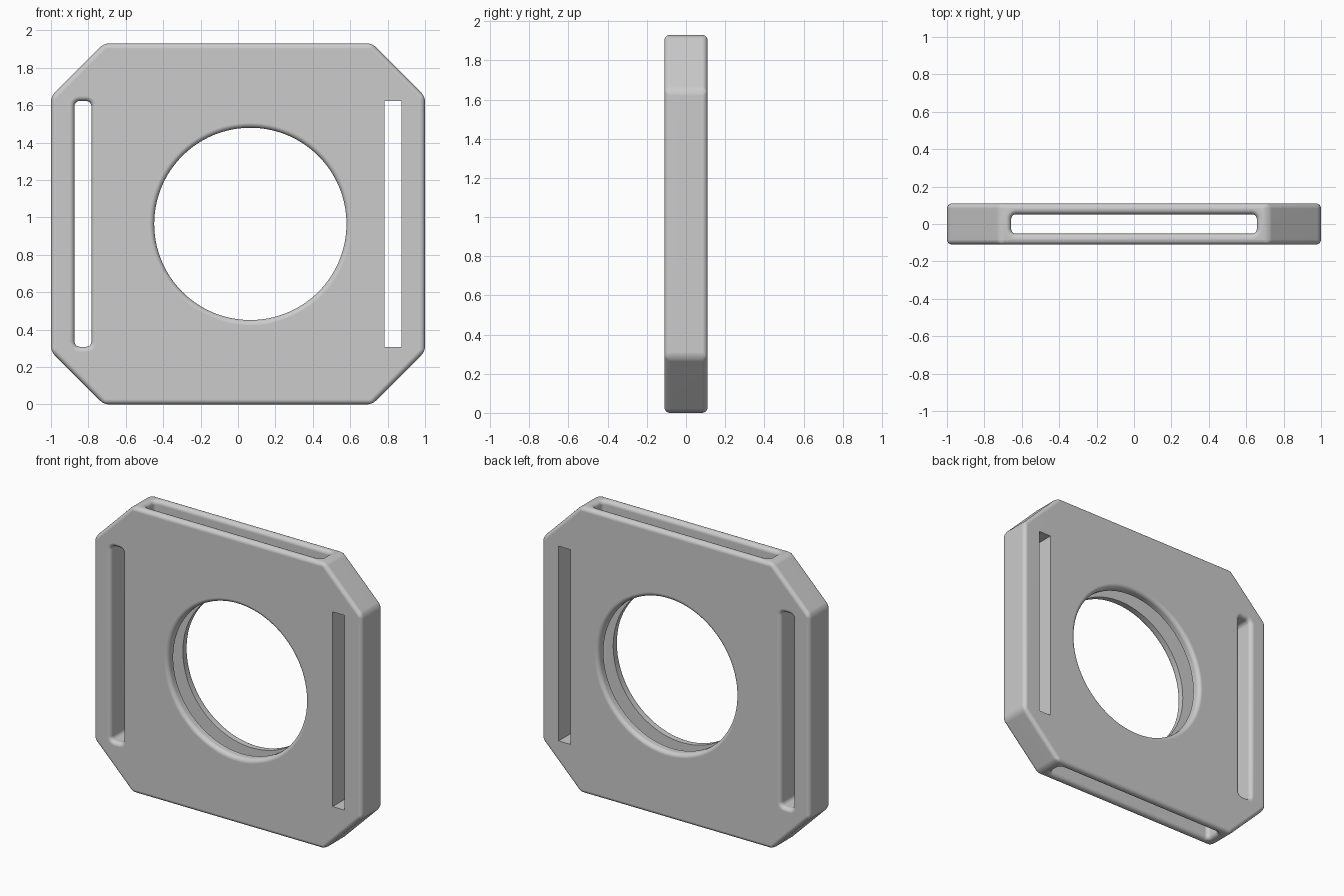
import bpy, bmesh
from math import sin, cos, pi, radians
from mathutils import Matrix, Vector

if "Cube" in bpy.data.objects:
    bpy.data.objects.remove(bpy.data.objects["Cube"])

FILLET = 0.027
DEPTH = 0.11      # half thickness
MID = 0.965       # half height


def new_object(name, bm):
    bmesh.ops.recalc_face_normals(bm, faces=bm.faces)
    mesh = bpy.data.meshes.new(name)
    bm.to_mesh(mesh)
    bm.free()
    ob = bpy.data.objects.new(name, mesh)
    bpy.context.collection.objects.link(ob)
    return ob


def loft(name, rings, matrix):
    """Skin a stack of equal-length rings and cap both ends."""
    bm = bmesh.new()
    loops = [[bm.verts.new(matrix @ Vector(p)) for p in ring] for ring in rings]
    for a, b in zip(loops, loops[1:]):
        for i in range(len(a)):
            j = (i + 1) % len(a)
            bm.faces.new((a[i], a[j], b[j], b[i]))
    bm.faces.new(loops[0])
    bm.faces.new(loops[-1])
    return new_object(name, bm)


def rounded_rect(hx, hy, r, z, steps):
    ring = []
    for q, (sx, sy) in enumerate(((1, 1), (-1, 1), (-1, -1), (1, -1))):
        for k in range(steps):
            a = (q + k / max(steps - 1, 1)) * pi / 2
            ring.append((sx * (hx - r) + r * cos(a), sy * (hy - r) + r * sin(a), z))
    return ring


def disc(r, z, steps):
    return [(r * cos(a), r * sin(a), z)
            for a in (2 * pi * i / steps for i in range(steps))]


def flared(shape, half):
    """Rings of a cutter whose two mouths flare out into a fillet."""
    mouth = [(half + 0.05, FILLET)]
    for k in range(6):
        a = k / 5 * pi / 2
        mouth.append((half - FILLET * (1 - cos(a)), FILLET * (1 - sin(a))))
    mouth += [(-z, grow) for z, grow in reversed(mouth)]
    return [shape(grow, z) for z, grow in mouth]


# Octagonal plate with rounded edges
corner = 0.283
outline = []
for sx, sz in ((1, 1), (-1, 1), (-1, -1), (1, -1)):
    pair = [(sx, sz * (MID - corner)), (sx * (1 - corner), sz * MID)]
    outline += pair if sx * sz > 0 else pair[::-1]
stand = Matrix.Translation((0, 0, MID)) @ Matrix.Rotation(pi / 2, 4, "X")
plate = loft("slotted_plate",
             [[(x, y, d) for x, y in outline] for d in (-DEPTH, DEPTH)], stand)
bevel = plate.modifiers.new("edge_rounding", "BEVEL")
bevel.width = FILLET
bevel.segments = 5
bevel.limit_method = "NONE"

# Cutters: round hole, filleted slot, plain slot, slot running top to bottom
SLOT, WIDE = 0.657, 0.045


def slot_shape(hx, hy):
    return lambda g, z: rounded_rect(hx + g, hy + g, FILLET + g, z, 6)


def shifted(x):
    return Matrix.Translation((x, 0, 0)) @ stand


cutters = [
    loft("hole_cutter", flared(lambda g, z: disc(0.514 + g, z, 128), DEPTH),
         shifted(0.066)),
    loft("right_slot_cutter", flared(slot_shape(WIDE, SLOT), DEPTH), shifted(-0.829)),
    loft("left_slot_cutter",
         [rounded_rect(WIDE, SLOT, 0, z, 1) for z in (-0.2, 0.2)], shifted(0.829)),
    loft("upright_slot_cutter", flared(slot_shape(SLOT, 0.052), MID),
         Matrix.Translation((0, 0, MID))),
]
for cutter in cutters:
    cutter.hide_render = True
    cut = plate.modifiers.new(cutter.name, "BOOLEAN")
    cut.operation = "DIFFERENCE"
    cut.solver = "EXACT"
    cut.object = cutter

bpy.ops.object.select_all(action="DESELECT")
plate.select_set(True)
bpy.context.view_layer.objects.active = plate
for name in [m.name for m in plate.modifiers]:
    bpy.ops.object.modifier_apply(modifier=name)
for cutter in cutters:
    bpy.data.objects.remove(cutter)

# Smooth fillets, flat broad faces
bpy.ops.object.shade_smooth_by_angle(angle=radians(32))
weighted = plate.modifiers.new("flat_face_normals", "WEIGHTED_NORMAL")
weighted.keep_sharp = True

grey = bpy.data.materials.new("light_grey")
grey.use_nodes = True
colour = (0.6, 0.6, 0.6, 1)
grey.diffuse_color = colour
grey.node_tree.nodes["Principled BSDF"].inputs["Base Color"].default_value = colour
plate.data.materials.clear()
plate.data.materials.append(grey)
